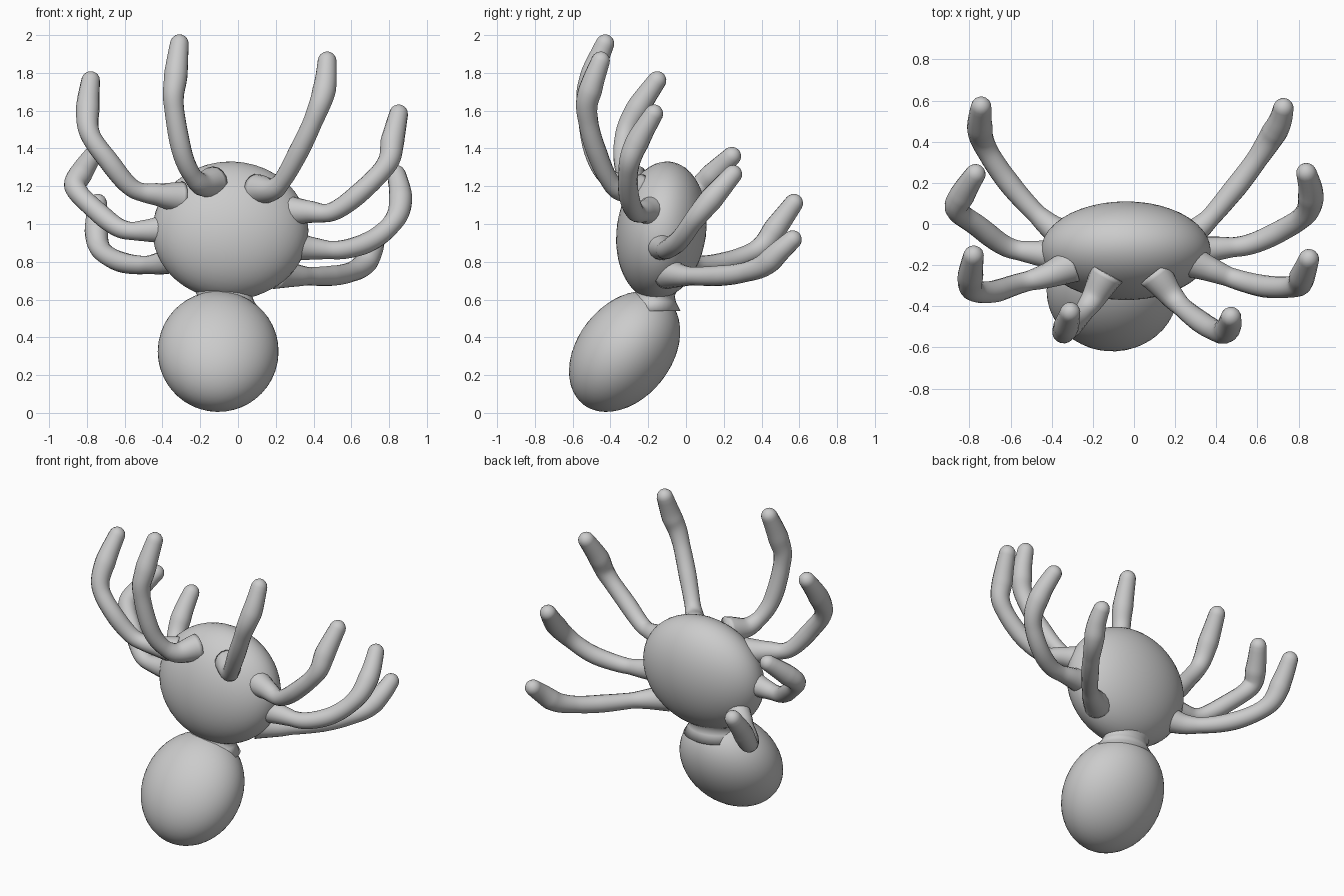
import bpy, bmesh, math
from mathutils import Vector, Matrix

if "Cube" in bpy.data.objects:
    bpy.data.objects.remove(bpy.data.objects["Cube"])


def finish(name, bm):
    bmesh.ops.recalc_face_normals(bm, faces=bm.faces[:])
    for f in bm.faces:
        f.smooth = True
    me = bpy.data.meshes.new(name)
    bm.to_mesh(me)
    bm.free()
    ob = bpy.data.objects.new(name, me)
    bpy.context.collection.objects.link(ob)
    return ob


def ellipsoid(name, loc, radii, tilt):
    bm = bmesh.new()
    bmesh.ops.create_icosphere(bm, subdivisions=4, radius=1)
    m = (Matrix.Translation(loc) @ Matrix.Rotation(math.radians(tilt), 4, 'X')
         @ Matrix.Diagonal((*radii, 1)))
    bmesh.ops.transform(bm, matrix=m, verts=bm.verts[:])
    return finish(name, bm)


def smooth_path(pts, n=8):
    # Catmull-Rom through the given points
    p = [Vector(q) for q in pts]
    p = [2 * p[0] - p[1]] + p + [2 * p[-1] - p[-2]]
    out = []
    for i in range(1, len(p) - 2):
        a, b, c, d = p[i - 1:i + 3]
        for k in range(n):
            t = k / n
            out.append(0.5 * (2 * b + (c - a) * t + (2 * a - 5 * b + 4 * c - d) * t * t
                              + (3 * b - a - 3 * c + d) * t ** 3))
    return out + [p[-2]]


def lerp_table(table, t):
    for (t0, r0), (t1, r1) in zip(table, table[1:]):
        if t <= t1:
            return r0 + (r1 - r0) * (t - t0) / (t1 - t0)
    return table[-1][1]


# thickness along a leg: flared root, thigh, narrow knee, swollen shin, rounded tip
THICK = [(0, .085), (.12, .062), (.22, .048), (.42, .054), (.6, .052), (.78, .063), (1, .046)]


def leg(name, pts, sides=16):
    path = smooth_path(pts)
    dist = [0]
    for a, b in zip(path, path[1:]):
        dist.append(dist[-1] + (b - a).length)
    total = dist[-1]
    # add extra samples for the round tip
    end, back = path[-1], (path[-2] - path[-1]).normalized()
    keep = [(p, d) for p, d in zip(path, dist) if total - d > .05]
    keep += [(end + back * s, total - s) for s in (.045, .03, .018, .009, .003, .0005)]
    bm = bmesh.new()
    rings, normal = [], Vector((.31, .52, .8))
    for i, (p, d) in enumerate(keep):
        tan = (keep[min(i + 1, len(keep) - 1)][0] - keep[max(i - 1, 0)][0]).normalized()
        normal = (normal - tan * normal.dot(tan)).normalized()
        side = tan.cross(normal)
        r, s = lerp_table(THICK, d / total), total - d
        if s < .046:
            r *= math.sqrt(1 - ((.046 - s) / .046) ** 2)
        rings.append([bm.verts.new(p + r * (normal * math.cos(a) + side * math.sin(a)))
                      for a in (2 * math.pi * k / sides for k in range(sides))])
    for a, b in zip(rings, rings[1:]):
        for k in range(sides):
            j = (k + 1) % sides
            bm.faces.new((a[k], a[j], b[j], b[k]))
    bm.faces.new(rings[0])
    bm.faces.new(rings[-1])
    return finish(name, bm)


# body and abdomen
ellipsoid("body", (-.04, -.13, .965), (.413, .237, .368), -8)
ellipsoid("abdomen", (-.105, -.325, .325), (.32, .25, .356), -38)

# waist joining the two
bm = bmesh.new()
profile = [(.54, .19, .16), (.59, .155, .12), (.62, .145, .105), (.65, .16, .11), (.7, .2, .12)]
rings = [[bm.verts.new((-.07 + rx * math.cos(a), -.165 + (z - .62) * .3 + ry * math.sin(a), z))
          for a in (2 * math.pi * k / 32 for k in range(32))] for z, rx, ry in profile]
for a, b in zip(rings, rings[1:]):
    for k in range(32):
        j = (k + 1) % 32
        bm.faces.new((a[k], a[j], b[j], b[k]))
bm.faces.new(rings[0])
bm.faces.new(rings[-1])
finish("waist", bm)

# eight legs, root to tip
leg("front_leg_left", [(-.13, -.24, 1.22), (-.21, -.38, 1.22), (-.29, -.48, 1.36),
                       (-.34, -.525, 1.63), (-.33, -.5, 1.78), (-.305, -.41, 2.0)])
leg("front_leg_right", [(.1, -.24, 1.18), (.21, -.38, 1.2), (.33, -.48, 1.4),
                        (.42, -.525, 1.6), (.46, -.5, 1.73), (.475, -.435, 1.91)])
leg("second_leg_left", [(-.3, -.2, 1.14), (-.42, -.25, 1.155), (-.56, -.29, 1.19),
                        (-.69, -.33, 1.34), (-.785, -.32, 1.48), (-.795, -.25, 1.62), (-.775, -.125, 1.8)])
leg("second_leg_right", [(.25, -.17, 1.07), (.37, -.22, 1.065), (.5, -.27, 1.065),
                         (.65, -.305, 1.17), (.79, -.3, 1.32), (.82, -.25, 1.45), (.86, -.145, 1.625)])
leg("third_leg_left", [(-.35, -.15, .98), (-.48, -.14, .965), (-.62, -.11, .975),
                       (-.76, -.01, 1.08), (-.86, .07, 1.19), (-.83, .15, 1.27), (-.75, .275, 1.39)])
leg("third_leg_right", [(.26, -.14, .89), (.4, -.12, .87), (.56, -.1, .865),
                        (.72, -.03, .92), (.835, .05, 1.03), (.86, .15, 1.15), (.83, .28, 1.3)])
leg("back_leg_left", [(-.3, -.08, .83), (-.42, 0, .79), (-.55, .13, .785),
                      (-.66, .27, .815), (-.735, .4, .88), (-.75, .49, 1.0), (-.74, .6, 1.15)])
leg("back_leg_right", [(.2, -.1, .74), (.34, .0, .725), (.48, .16, .725),
                       (.58, .29, .74), (.66, .41, .78), (.71, .5, .86), (.735, .6, .95)])
